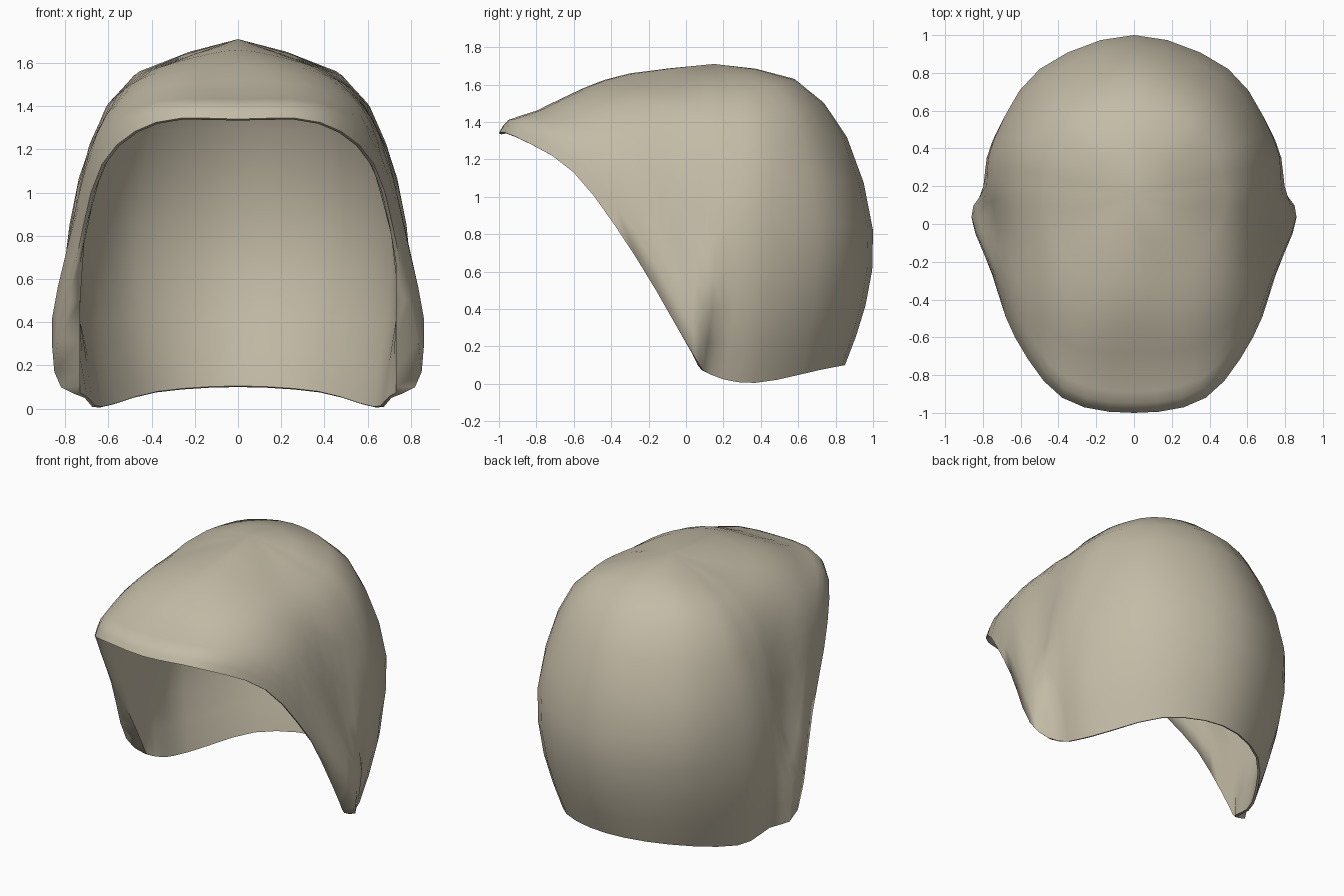
import bpy, bmesh, math
from mathutils import Vector

if "Cube" in bpy.data.objects:
    bpy.data.objects.remove(bpy.data.objects["Cube"])

POLE = Vector((0, 0.15, 1.71))
WALL = 0.04
RIM_WALL = 0.015
INNER_HALF_WIDTH = 0.73

# Ribs of the right half, each running from the crown down to the rim
RIBS = [
    [(0, -.30, 1.66), (0, -.55, 1.58), (0, -.80, 1.46), (0, -.95, 1.41), (0, -1.0, 1.34)],
    [(.18, -.30, 1.63), (.27, -.55, 1.55), (.33, -.75, 1.45), (.37, -.87, 1.40), (.38, -.92, 1.325)],
    [(.33, -.24, 1.59), (.47, -.41, 1.49), (.56, -.51, 1.37), (.61, -.57, 1.26), (.63, -.60, 1.13)],
    [(.42, -.06, 1.56), (.59, -.16, 1.39), (.69, -.23, 1.18), (.74, -.26, .93), (.75, -.27, .68)],
    [(.48, .10, 1.54), (.69, .08, 1.20), (.78, .05, .68), (.86, .04, .42), (.85, .03, .17)],
    [(.47, .22, 1.55), (.67, .23, 1.26), (.78, .21, .85), (.79, .19, .40), (.71, .13, .05)],
    [(.43, .36, 1.57), (.63, .45, 1.28), (.74, .45, .85), (.73, .43, .40), (.64, .37, .005)],
    [(.29, .53, 1.60), (.42, .71, 1.30), (.50, .82, .85), (.47, .79, .42), (.38, .72, .075)],
    [(0, .58, 1.63), (0, .86, 1.32), (0, 1.0, .82), (0, .96, .42), (0, .85, .10)],
]


def spline(points, before, after, steps):
    """Catmull-Rom curve through the points, with end helper points."""
    p = [before] + points + [after]
    out = []
    for i in range(1, len(p) - 2):
        a, b, c, d = p[i - 1:i + 3]
        for s in range(steps):
            t = s / steps
            out.append(0.5 * (2 * b + (c - a) * t + (2 * a - 5 * b + 4 * c - d) * t ** 2
                              + (3 * b - a - 3 * c + d) * t ** 3))
    return out + [points[-1]]


def mirrored(v):
    return Vector((-v.x, v.y, v.z))


# Smooth each rib downwards, then each ring sideways
ribs = []
for rib in RIBS:
    pts = [POLE] + [Vector(p) for p in rib]
    ribs.append(spline(pts, 2 * POLE - pts[1], 2 * pts[-1] - pts[-2], 2)[1:])
rings = []
for row in zip(*ribs):
    row = list(row)
    half = spline(row, mirrored(row[1]), mirrored(row[-2]), 3)
    rings.append(half + [mirrored(v) for v in half[-2:0:-1]])

# Outer shell
bm = bmesh.new()
pole = bm.verts.new(POLE)
grid = [[bm.verts.new(v) for v in ring] for ring in rings]
n = len(grid[0])
for i in range(n):
    j = (i + 1) % n
    bm.faces.new((pole, grid[0][i], grid[0][j]))
    for a, b in zip(grid, grid[1:]):
        bm.faces.new((a[i], b[i], b[j], a[j]))
bmesh.ops.recalc_face_normals(bm, faces=bm.faces[:])
bm.normal_update()
if pole.normal.z < 0:
    bmesh.ops.reverse_faces(bm, faces=bm.faces[:])
    bm.normal_update()

# Inner lining, thin at the rim and straight inside the flared sides
outer_verts, outer_faces = bm.verts[:], bm.faces[:]
rim = grid[-1]
rim_set = set(rim)
inner = {}
for v in outer_verts:
    p = v.co - v.normal * (RIM_WALL if v in rim_set else WALL)
    p.x = max(-INNER_HALF_WIDTH, min(INNER_HALF_WIDTH, p.x))
    p.z = max(p.z, 0.005)
    inner[v] = p
inner = {v: bm.verts.new(p) for v, p in inner.items()}
for f in outer_faces:
    bm.faces.new([inner[v] for v in reversed(f.verts)])
for i in range(n):
    a, b = rim[i], rim[(i + 1) % n]
    bm.faces.new((a, inner[a], inner[b], b))
bmesh.ops.recalc_face_normals(bm, faces=bm.faces[:])

mesh = bpy.data.meshes.new("hair_cap")
bm.to_mesh(mesh)
bm.free()
cap = bpy.data.objects.new("hair_cap", mesh)
bpy.context.collection.objects.link(cap)

beige = bpy.data.materials.new("warm beige")
beige.diffuse_color = (0.55, 0.50, 0.385, 1)
beige.use_nodes = True
beige.node_tree.nodes["Principled BSDF"].inputs["Base Color"].default_value = beige.diffuse_color
mesh.materials.append(beige)

bpy.context.view_layer.objects.active = cap
cap.select_set(True)
bpy.ops.object.shade_smooth_by_angle(angle=math.radians(80))
